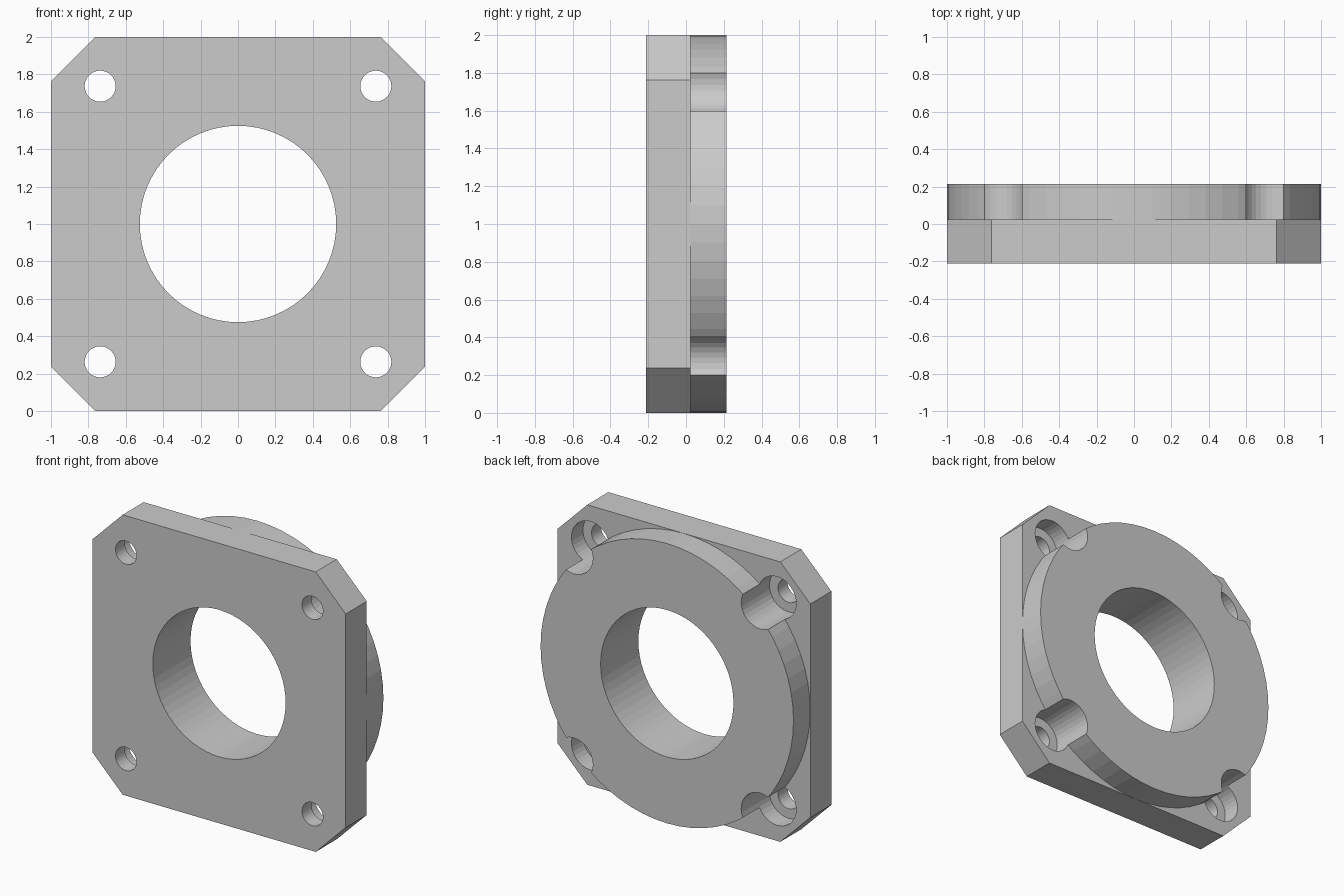
import bpy, bmesh
from math import radians
from mathutils import Matrix

if "Cube" in bpy.data.objects:
    bpy.data.objects.remove(bpy.data.objects["Cube"])

FRONT, STEP, BACK = -0.212, 0.025, 0.214   # plate front, plate/disc step, disc back
SEAT = -0.105                              # floor of the screw counterbores


def new_object(name, bm):
    bmesh.ops.recalc_face_normals(bm, faces=bm.faces)
    mesh = bpy.data.meshes.new(name)
    bm.to_mesh(mesh)
    bm.free()
    ob = bpy.data.objects.new(name, mesh)
    bpy.context.collection.objects.link(ob)
    return ob


def cylinder(name, x, z, radius, y0, y1, sides):
    """Cylinder running along y from y0 to y1."""
    bm = bmesh.new()
    bmesh.ops.create_cone(bm, cap_ends=True, segments=sides, radius1=radius,
                          radius2=radius, depth=y1 - y0,
                          matrix=Matrix.Translation((x, (y0 + y1) / 2, z))
                          @ Matrix.Rotation(radians(90), 4, 'X'))
    return new_object(name, bm)


def combine(target, tool, operation):
    """Apply a boolean and discard the tool object."""
    mod = target.modifiers.new(operation.lower(), 'BOOLEAN')
    mod.operation, mod.object, mod.solver = operation, tool, 'EXACT'
    bpy.context.view_layer.objects.active = target
    bpy.ops.object.modifier_apply(modifier=mod.name)
    bpy.data.objects.remove(tool, do_unlink=True)


# Square plate with chamfered corners
c = 0.763
outline = [(-c, -1), (c, -1), (1, -c), (1, c), (c, 1), (-c, 1), (-1, c), (-1, -c)]
bm = bmesh.new()
face = bm.faces.new([bm.verts.new((x, FRONT, z + 1)) for x, z in outline])
ext = bmesh.ops.extrude_face_region(bm, geom=[face])
bmesh.ops.translate(bm, vec=(0, STEP - FRONT, 0),
                    verts=[v for v in ext['geom'] if isinstance(v, bmesh.types.BMVert)])
flange = new_object("mounting_flange", bm)

# Raised round disc on the back
combine(flange, cylinder("raised_disc", 0, 1, 0.9995, STEP - 0.1, BACK, 64), 'UNION')

# Central bore
combine(flange, cylinder("bore_cutter", 0, 1, 0.525, -0.5, 0.5, 64), 'DIFFERENCE')

# Corner screw holes with counterbores that notch the disc
for sx in (-1, 1):
    for sz in (-1, 1):
        x, z = 0.737 * sx, 1 + 0.737 * sz
        combine(flange, cylinder("hole_cutter", x, z, 0.083, -0.5, 0.5, 32), 'DIFFERENCE')
        combine(flange, cylinder("counterbore_cutter", x, z, 0.151, SEAT, 0.5, 32), 'DIFFERENCE')
